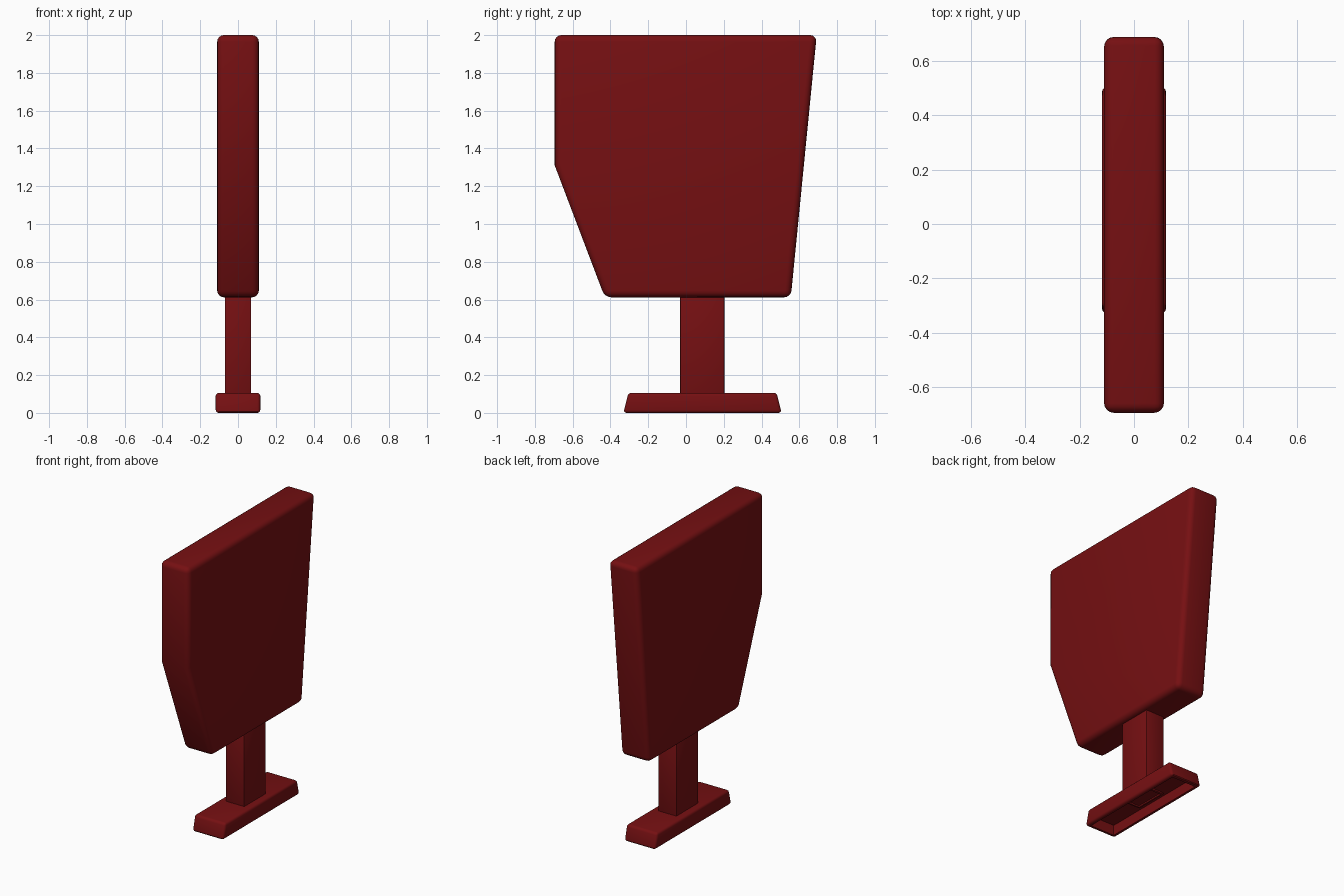
import bpy, bmesh

if "Cube" in bpy.data.objects:
    bpy.data.objects.remove(bpy.data.objects["Cube"])

red = bpy.data.materials.new("dark red")
red.diffuse_color = (0.18, 0.005, 0.006, 1)
red.use_nodes = True
red.node_tree.nodes["Principled BSDF"].inputs["Base Color"].default_value = red.diffuse_color


def slab(name, profile, half_width, radius, segments, hollow=None):
    """Extrude a y-z profile along x, round its sharp edges, optionally recess the underside."""
    bm = bmesh.new()
    face = bm.faces.new([bm.verts.new((-half_width, y, z)) for y, z in profile])
    ext = bmesh.ops.extrude_face_region(bm, geom=[face])
    moved = [g for g in ext["geom"] if isinstance(g, bmesh.types.BMVert)]
    bmesh.ops.translate(bm, verts=moved, vec=(2 * half_width, 0, 0))
    bmesh.ops.recalc_face_normals(bm, faces=bm.faces[:])
    sharp = [e for e in bm.edges if e.calc_face_angle(0) > 0.6]
    bmesh.ops.bevel(bm, geom=sharp, offset=radius, segments=segments,
                    profile=0.5, affect='EDGES', clamp_overlap=True)
    if hollow:
        wall, depth = hollow
        bm.normal_update()
        under = max((f for f in bm.faces if f.normal.z < -0.99), key=lambda f: f.calc_area())
        bmesh.ops.inset_region(bm, faces=[under], thickness=wall)
        # separate vertical walls: extrude the inset face upward
        top = bmesh.ops.extrude_discrete_faces(bm, faces=[under])["faces"]
        bmesh.ops.translate(bm, verts=top[0].verts[:], vec=(0, 0, depth))
    mesh = bpy.data.meshes.new(name)
    bm.to_mesh(mesh)
    bm.free()
    mesh.materials.append(red)
    ob = bpy.data.objects.new(name, mesh)
    bpy.context.collection.objects.link(ob)
    bpy.context.view_layer.objects.active = ob
    ob.select_set(True)
    bpy.ops.object.shade_smooth_by_angle(angle=0.6)
    ob.select_set(False)
    return ob


# large tapered panel
slab("panel", [(-0.695, 2.0), (0.692, 2.0), (0.555, 0.612), (-0.43, 0.612), (-0.695, 1.31)],
     0.11, 0.035, 4)

# post between panel and foot, its open end showing inside the foot
slab("post", [(-0.032, 0.66), (0.204, 0.66), (0.204, 0.06), (-0.032, 0.06)],
     0.07, 0.006, 2, hollow=(0.012, 0.015))

# foot with sloped ends and a recessed underside
slab("foot", [(-0.305, 0.11), (0.48, 0.11), (0.506, 0.004), (-0.331, 0.004)],
     0.118, 0.016, 3, hollow=(0.015, 0.07))

# rest the foot on the ground
for ob in bpy.data.objects:
    if ob.name == "foot":
        ob.location.z = -0.004
